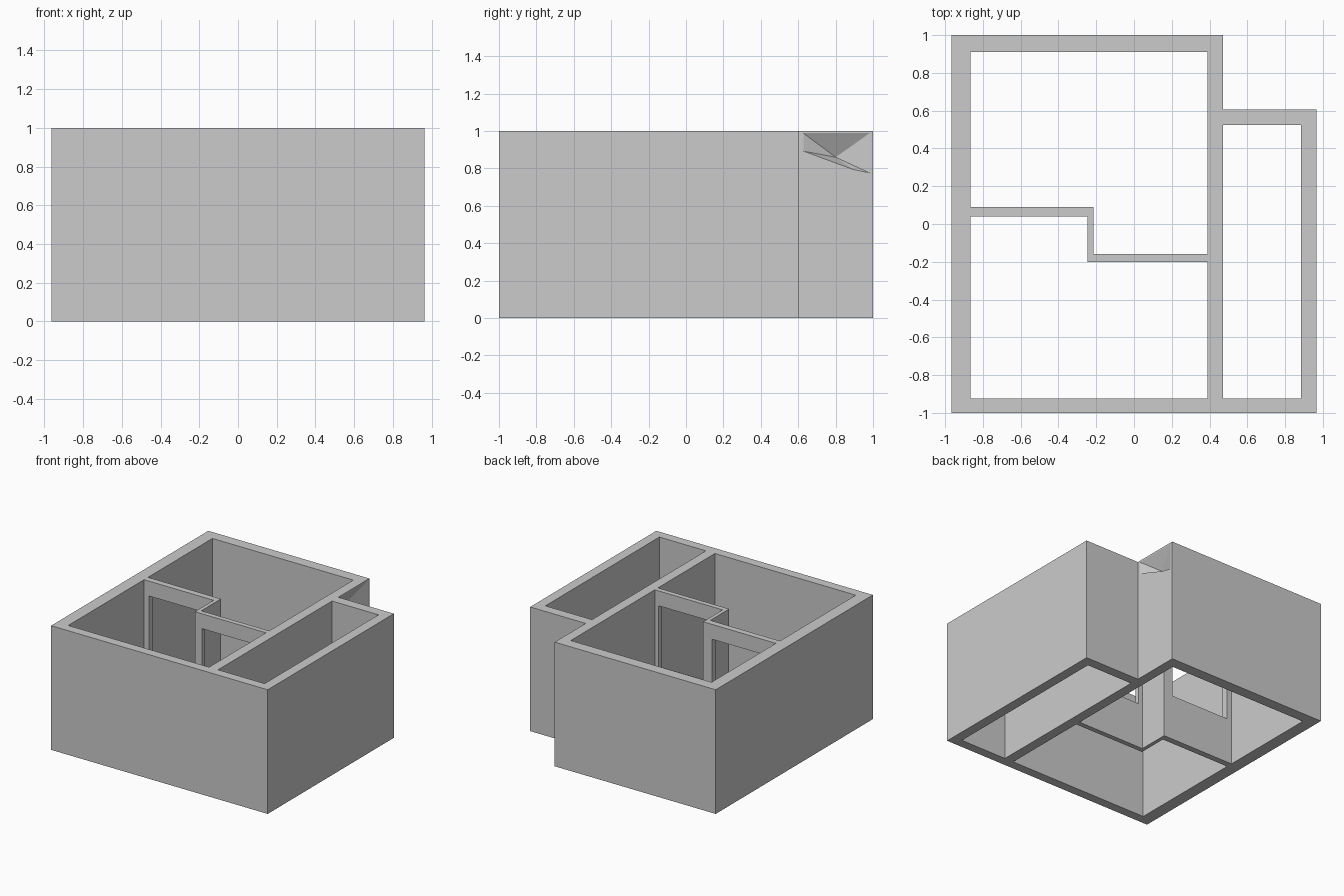
import bpy, bmesh

if "Cube" in bpy.data.objects:
    bpy.data.objects.remove(bpy.data.objects["Cube"])


def prism(name, outline, z0, z1):
    """Extrude a floor-plan outline from z0 to z1."""
    bm = bmesh.new()
    base = bm.faces.new([bm.verts.new((x, y, z0)) for x, y in outline])
    top = bmesh.ops.extrude_face_region(bm, geom=[base])["geom"]
    bmesh.ops.translate(bm, vec=(0, 0, z1 - z0),
                        verts=[v for v in top if isinstance(v, bmesh.types.BMVert)])
    return finish(name, bm)


def finish(name, bm):
    bmesh.ops.recalc_face_normals(bm, faces=bm.faces[:])
    mesh = bpy.data.meshes.new(name)
    bm.to_mesh(mesh)
    bm.free()
    obj = bpy.data.objects.new(name, mesh)
    bpy.context.collection.objects.link(obj)
    return obj


def rect(x0, x1, y0, y1):
    return [(x0, y0), (x1, y0), (x1, y1), (x0, y1)]


def cut(target, cutter):
    """Subtract the cutter from the target and discard it."""
    mod = target.modifiers.new("cut", "BOOLEAN")
    mod.operation = "DIFFERENCE"
    mod.solver = "EXACT"
    mod.object = cutter
    cutter.hide_render = True
    bpy.context.view_layer.objects.active = target
    bpy.ops.object.modifier_apply(modifier=mod.name)
    bpy.data.objects.remove(cutter)


# Main walls: stepped block with two open rooms
walls = prism("main_walls", [(-0.965, -1), (0.965, -1), (0.965, 0.605),
                             (0.47, 0.605), (0.47, 1), (-0.965, 1)], 0, 1)
cut(walls, prism("large_room", rect(-0.865, 0.39, -0.925, 0.91), -0.1, 1.1))
cut(walls, prism("side_room", rect(0.47, 0.885, -0.925, 0.525), -0.1, 1.1))

# Dent in the outer face of the short back wall return
bm = bmesh.new()
rim = [bm.verts.new(p) for p in ((0.475, 0.615, 0.998), (0.475, 0.995, 0.998),
                                 (0.475, 0.995, 0.77), (0.475, 0.90, 0.79),
                                 (0.475, 0.615, 0.895))]
apex = bm.verts.new((0.40, 0.8, 0.86))
bm.faces.new(rim)
for a, b in zip(rim, rim[1:] + rim[:1]):
    bm.faces.new((a, b, apex))
cut(walls, finish("dent", bm))

# Stepped partition with two window openings
partition = prism("partition", [(-0.865, 0.04), (-0.245, 0.04), (-0.245, -0.2),
                                (0.39, -0.2), (0.39, -0.16), (-0.215, -0.16),
                                (-0.215, 0.09), (-0.865, 0.09)], 0, 1)
for x0, x1, y0, y1 in ((-0.82, -0.295, 0.0, 0.13), (-0.18, 0.355, -0.24, -0.12)):
    cut(partition, prism("opening", rect(x0, x1, y0, y1), 0.37, 0.88))
